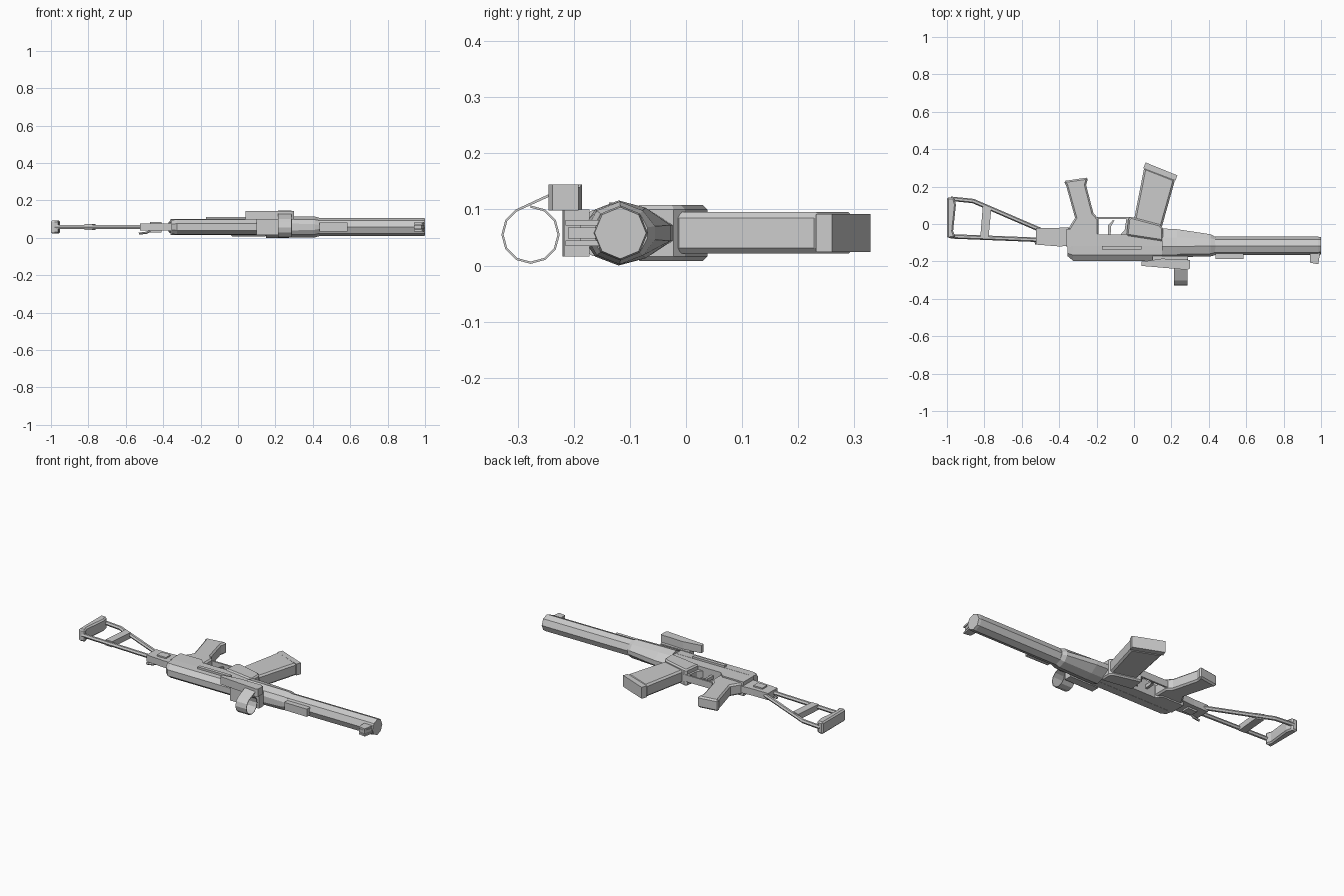
import bpy, bmesh, math
from mathutils import Vector

ZC = 0.061   # mid plane of the model


def finish(name, bm):
    bmesh.ops.recalc_face_normals(bm, faces=bm.faces)
    mesh = bpy.data.meshes.new(name)
    bm.to_mesh(mesh)
    bm.free()
    ob = bpy.data.objects.new(name, mesh)
    bpy.context.collection.objects.link(ob)
    return ob


def loft(name, rings):
    """Skin closed rings of equal length and cap both ends."""
    bm = bmesh.new()
    rows = [[bm.verts.new(p) for p in r] for r in rings]
    n = len(rows[0])
    for a, b in zip(rows, rows[1:]):
        for i in range(n):
            j = (i + 1) % n
            bm.faces.new((a[i], a[j], b[j], b[i]))
    bm.faces.new(rows[0])
    bm.faces.new(rows[-1][::-1])
    return finish(name, bm)


def plate(name, outline, half, zc=ZC, bevel=0):
    """Extrude an xy outline symmetrically about zc."""
    ob = loft(name, [[(x, y, zc + s * half) for x, y in outline] for s in (-1, 1)])
    if bevel:
        m = ob.modifiers.new("chamfer", 'BEVEL')
        m.width, m.segments, m.limit_method = bevel, 1, 'ANGLE'
        m.angle_limit = math.radians(50)
    return ob


def box(name, x, y, z, bevel=0):
    return plate(name, [(x[0], y[0]), (x[1], y[0]), (x[1], y[1]), (x[0], y[1])],
                 (z[1] - z[0]) / 2, (z[0] + z[1]) / 2, bevel)


def rod(name, pts, r, sides=6):
    """Straight-segment tube through points."""
    pts = [Vector(p) for p in pts]
    rings = []
    for i, p in enumerate(pts):
        d = (pts[min(i + 1, len(pts) - 1)] - pts[max(i - 1, 0)]).normalized()
        u = d.cross(Vector((0, 0, 1))).normalized()
        v = u.cross(d)
        rings.append([p + r * (u * math.cos(t) + v * math.sin(t))
                      for t in (2 * math.pi * k / sides for k in range(sides))])
    return loft(name, rings)


def octagon(x, r, yc=-0.115):
    return [(x, yc + r * math.cos(k * math.pi / 4), ZC + r * math.sin(k * math.pi / 4))
            for k in range(8)]


def sym(x, half):
    """Mirror a (y, dz) half section about the mid plane."""
    return [(x, y, ZC + d) for y, d in half] + [(x, y, ZC - d) for y, d in half[::-1]]


# barrel
loft("barrel", [octagon(x, r) for x, r in ((0.38, 0.049), (0.985, 0.049), (1.0, 0.046))])

# handguard, with a deeper keel near the magazine
loft("handguard", [
    sym(0.15, [(-0.175, 0.02), (-0.16, 0.042), (-0.118, 0.058), (-0.07, 0.045), (-0.022, 0.014)]),
    sym(0.23, [(-0.175, 0.02), (-0.16, 0.042), (-0.118, 0.058), (-0.07, 0.045), (-0.026, 0.014)]),
    sym(0.41, [(-0.171, 0.015), (-0.157, 0.04), (-0.116, 0.056), (-0.075, 0.04), (-0.053, 0.012)]),
    sym(0.435, [(-0.164, 0.01), (-0.15, 0.034), (-0.115, 0.049), (-0.08, 0.034), (-0.067, 0.01)]),
])

# receiver body and its top cover
plate("receiver", [(-0.36, -0.12), (0.15, -0.12), (0.15, -0.02), (0.10, 0.0), (-0.03, 0.0),
                   (-0.04, -0.055), (-0.19, -0.055), (-0.22, -0.025), (-0.36, -0.025)], 0.042)
cover = [(-0.115, 0.043), (-0.165, 0.041), (-0.195, 0.018)]
loft("top_cover", [sym(-0.355, [(-0.115, 0.041), (-0.155, 0.036), (-0.17, 0.016)]),
                   sym(-0.325, cover), sym(0.15, cover)])
box("bolt_handle", (-0.17, 0.04), (-0.135, -0.115), (0.10, 0.115))

# magazine well and magazine
plate("magazine_well", [(-0.04, -0.06), (0.155, -0.09), (0.155, -0.02), (0.135, 0.0),
                        (-0.015, 0.04), (-0.03, 0.03)], 0.05, bevel=0.008)
plate("magazine", [(-0.005, 0.0), (0.147, -0.02), (0.22, 0.24), (0.055, 0.305)], 0.037, bevel=0.01)
plate("magazine_base", [(0.05, 0.30), (0.222, 0.234), (0.232, 0.262), (0.062, 0.331)], 0.034)

# pistol grip
plate("grip", [(-0.355, -0.03), (-0.315, 0.035), (-0.362, 0.205), (-0.375, 0.232), (-0.245, 0.251),
               (-0.256, 0.21), (-0.217, 0.06), (-0.19, 0.03), (-0.19, -0.06)], 0.034, bevel=0.009)

# trigger guard and trigger
box("trigger_guard", (-0.205, -0.01), (0.03, 0.04), (ZC - 0.02, ZC + 0.02))
plate("trigger_guard_front", [(-0.075, -0.058), (-0.03, -0.058), (-0.02, 0.035), (-0.04, 0.035),
                              (-0.05, -0.03)], 0.02)
plate("trigger", [(-0.14, -0.06), (-0.125, -0.06), (-0.123, -0.01), (-0.105, 0.02),
                  (-0.112, 0.024), (-0.138, -0.005)], 0.01)

# folding stock: hinge, rods, brace, butt plate
plate("stock_hinge", [(-0.525, -0.02), (-0.43, -0.02), (-0.35, -0.015), (-0.35, -0.115),
                      (-0.40, -0.118), (-0.525, -0.108)], 0.02)
box("hinge_knuckle", (-0.47, -0.41), (-0.09, -0.045), (ZC - 0.03, ZC + 0.028))
rod("hinge_latch", [(-0.47, -0.095, 0.04), (-0.49, -0.098, 0.03), (-0.53, -0.10, 0.026)], 0.007)
rod("stock_rod_lower", [(-0.50, -0.03, ZC), (-0.86, 0.125, ZC), (-0.98, 0.137, ZC)], 0.012)
rod("stock_rod_upper", [(-0.50, -0.083, ZC), (-0.98, -0.064, ZC)], 0.012)
plate("stock_brace", [(-0.822, -0.07), (-0.778, -0.072), (-0.763, 0.082), (-0.808, 0.1)], 0.017)
plate("butt_plate", [(-1.0, -0.066), (-0.99, -0.075), (-0.955, -0.07), (-0.967, -0.035),
                     (-0.952, 0.105), (-0.962, 0.143), (-1.0, 0.145)], 0.036, bevel=0.008)

# iron sights
plate("rear_sight", [(0.435, -0.15), (0.585, -0.15), (0.585, -0.186), (0.435, -0.184)], 0.023)
plate("front_sight", [(0.94, -0.15), (0.995, -0.15), (0.995, -0.16), (0.98, -0.208), (0.942, -0.203)], 0.01)
for s in (-1, 1):
    plate("front_sight_ear", [(0.94, -0.15), (0.995, -0.15), (0.985, -0.213), (0.942, -0.205)],
          0.005, ZC + s * 0.018)

# side mount and raised rail
plate("sight_mount", [(0.10, -0.17), (0.29, -0.17), (0.29, -0.215), (0.10, -0.218)], 0.042)
plate("sight_rail", [(0.04, -0.2), (0.15, -0.183), (0.30, -0.19), (0.30, -0.236), (0.285, -0.243),
                     (0.04, -0.222)], 0.023, 0.124)

# thin hood ring with a tail running up to the rail
arc = [(-0.185, 0.148), (-0.243, 0.130)]
arc += [(-0.275 + 0.052 * math.cos(t), 0.058 + 0.052 * math.sin(t))
        for t in (math.radians(120 + 30 * k) for k in range(12))]
inner = [(-0.185, 0.143), (-0.243, 0.125)]
inner += [(-0.275 + 0.048 * math.cos(t), 0.058 + 0.048 * math.sin(t))
          for t in (math.radians(120 + 30 * k) for k in range(12))]
loft("hood_ring", [[(0.213, *o), (0.285, *o), (0.285, *i), (0.213, *i)]
                   for o, i in zip(arc, inner)])

# scale onto the exact overall bounds
bpy.context.view_layer.update()
pts = [v.co for o in bpy.context.scene.objects for v in o.data.vertices]
low = [min(p[i] for p in pts) for i in range(3)]
high = [max(p[i] for p in pts) for i in range(3)]
shift = Vector((-(low[0] + high[0]) / 2, -(low[1] + high[1]) / 2, -low[2]))
for o in bpy.context.scene.objects:
    o.location = shift
